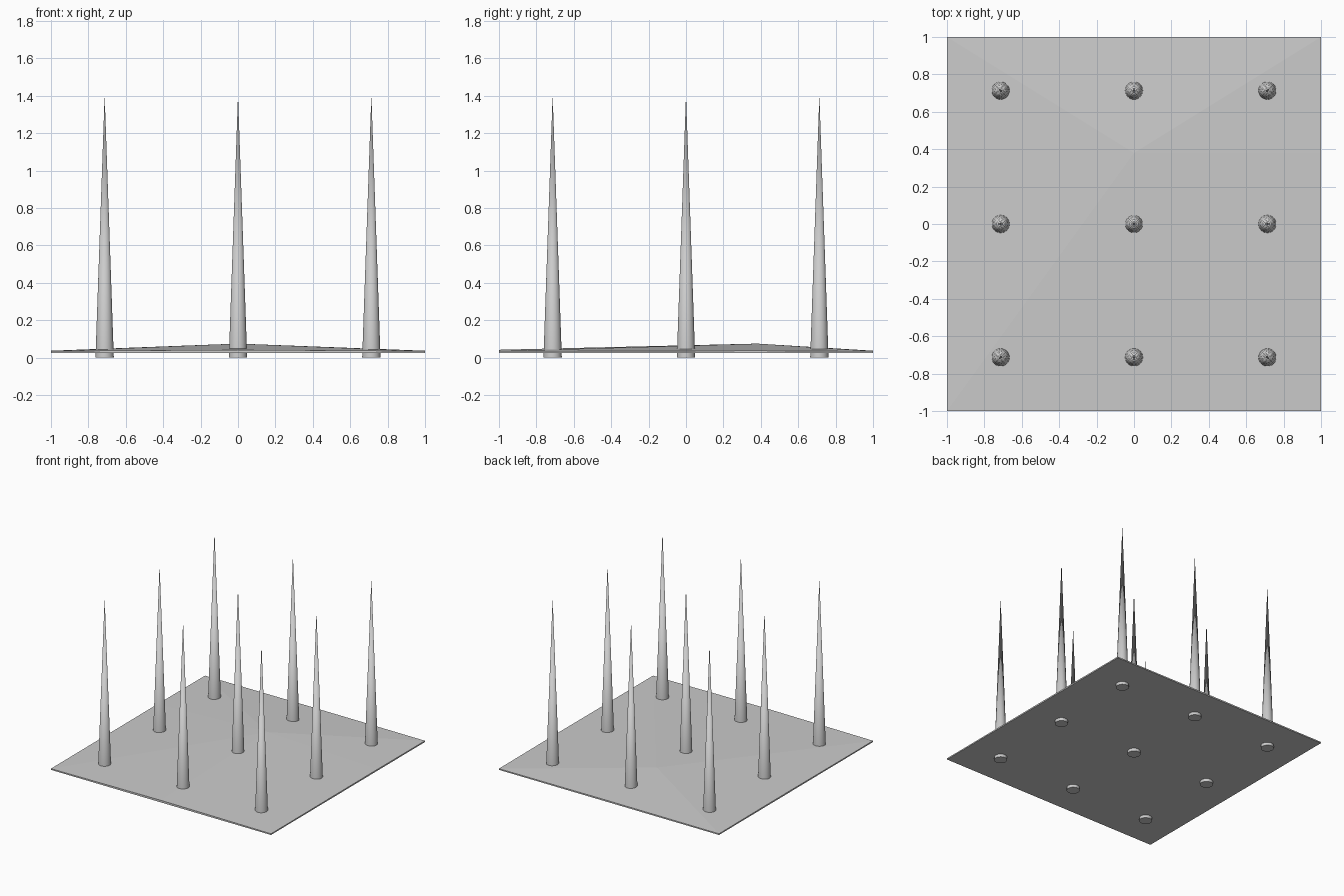
import bpy, bmesh

if "Cube" in bpy.data.objects:
    bpy.data.objects.remove(bpy.data.objects["Cube"])

# Thin square board with a very shallow off-centre crown on top and a flat underside
BOTTOM = 0.025
xs, ys = (-1, 0, 1), (-1, 0.38, 1)
heights = ((0.035, 0.042, 0.035), (0.037, 0.075, 0.037), (0.035, 0.037, 0.035))
bm = bmesh.new()
top = [[bm.verts.new((x, y, heights[j][i])) for i, x in enumerate(xs)] for j, y in enumerate(ys)]
rim = top[0] + [top[1][2]] + top[2][::-1] + [top[1][0]]
peak = top[1][1]
low = [bm.verts.new((v.co.x, v.co.y, BOTTOM)) for v in rim]
for k in range(8):
    n = (k + 1) % 8
    bm.faces.new((peak, rim[k], rim[n]))
    bm.faces.new((rim[k], low[k], low[n], rim[n]))
bm.faces.new(low[::-1])
bmesh.ops.recalc_face_normals(bm, faces=bm.faces)
mesh = bpy.data.meshes.new("board")
bm.to_mesh(mesh)
bm.free()
bpy.context.collection.objects.link(bpy.data.objects.new("board", mesh))

# Three by three array of tall needle cones passing through the board
PITCH, HEIGHT, RADIUS = 0.713, 1.405, 0.049
for row in (-1, 0, 1):
    for col in (-1, 0, 1):
        bpy.ops.mesh.primitive_cone_add(vertices=32, radius1=RADIUS, radius2=0, depth=HEIGHT,
                                        location=(col * PITCH, row * PITCH, HEIGHT / 2))
        spike = bpy.context.object
        spike.name = f"spike_{row + 2}_{col + 2}"
        bpy.ops.object.shade_smooth_by_angle(angle=0.6)
